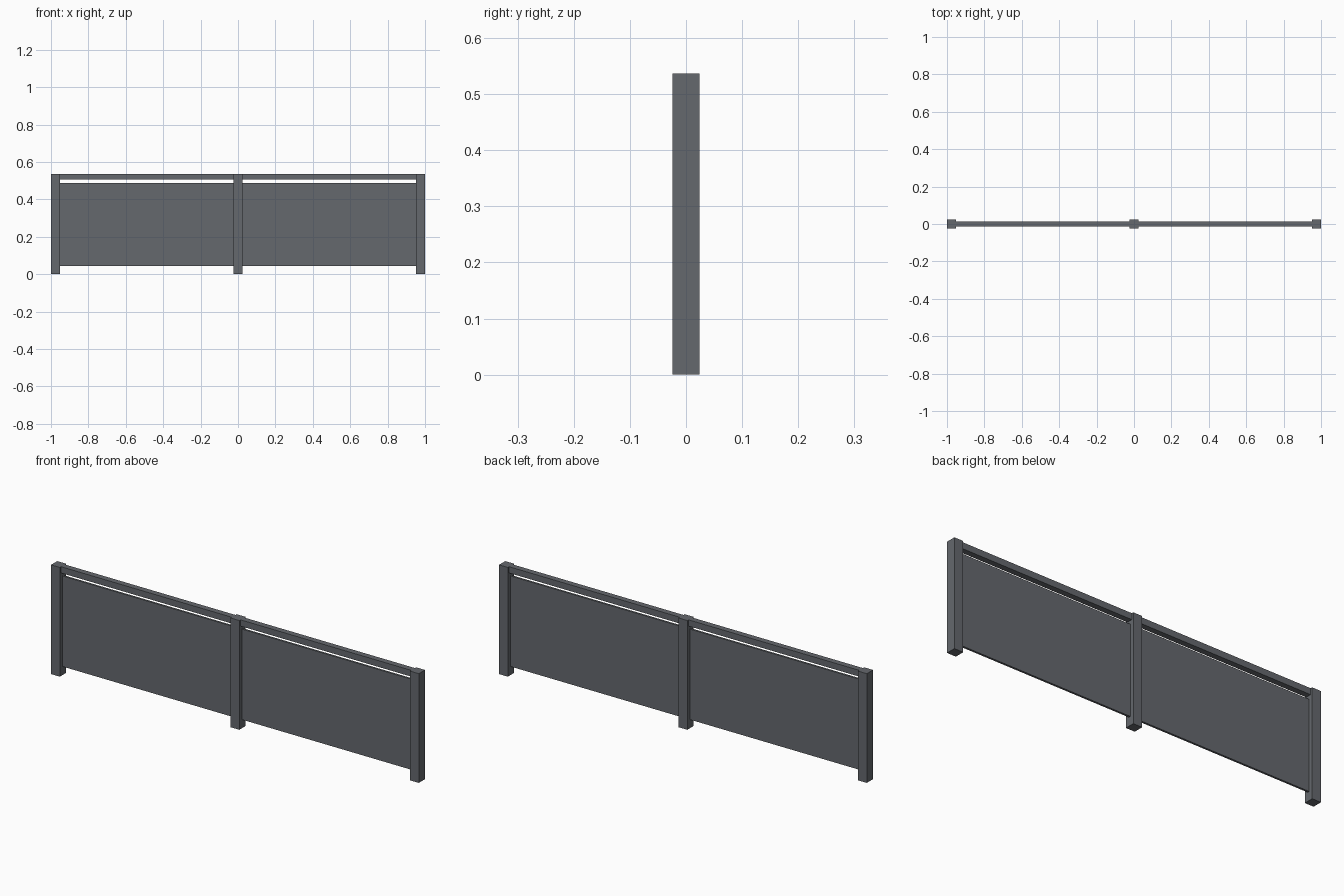
import bpy

if "Cube" in bpy.data.objects:
    bpy.data.objects.remove(bpy.data.objects["Cube"])

# Single grey metal colour
grey = bpy.data.materials.new("slate_grey")
grey.diffuse_color = (0.13, 0.14, 0.155, 1)
grey.use_nodes = True
grey.node_tree.nodes["Principled BSDF"].inputs["Base Color"].default_value = grey.diffuse_color


def box(name, x0, x1, depth, z0, z1):
    """Box between x0..x1 and z0..z1, centred on y = 0."""
    bpy.ops.mesh.primitive_cube_add(size=1, location=((x0 + x1) / 2, 0, (z0 + z1) / 2))
    ob = bpy.context.object
    ob.name = name
    ob.scale = (x1 - x0, depth, z1 - z0)
    bpy.ops.object.transform_apply(location=False, rotation=False, scale=True)
    ob.data.materials.append(grey)
    return ob


POST = 0.048
HEIGHT = 0.537

# Three square posts
for label, x in (("left", -1 + POST / 2), ("middle", 0), ("right", 1 - POST / 2)):
    box(label + "_post", x - POST / 2, x + POST / 2, POST, 0, HEIGHT)

# Handrail and thin infill panel in each bay
for label, x0, x1 in (("left", -1 + POST, -POST / 2), ("right", POST / 2, 1 - POST)):
    box(label + "_rail", x0, x1, 0.029, 0.506, HEIGHT)
    box(label + "_panel", x0, x1, 0.01, 0.043, 0.488)
